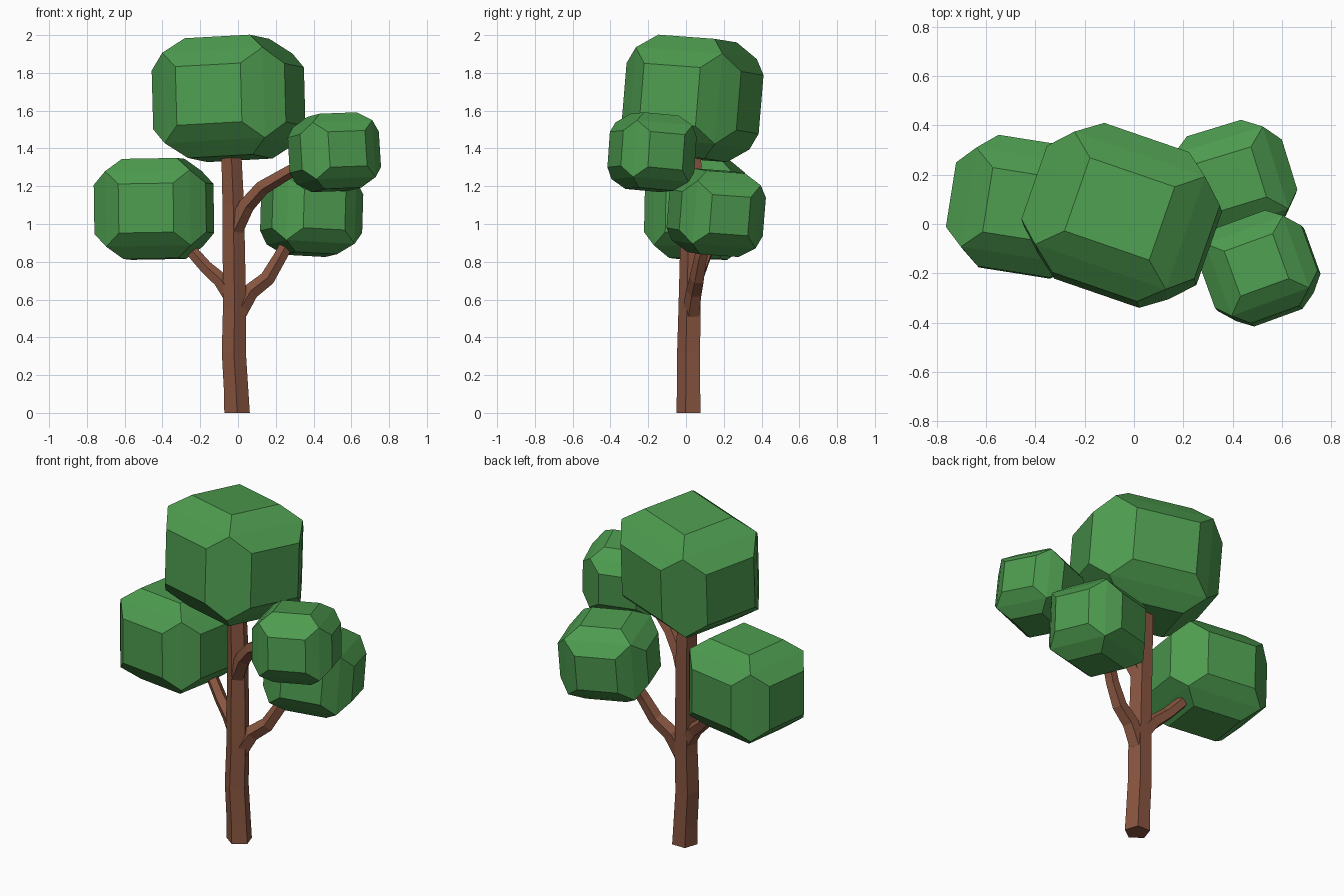
import bpy, bmesh, math
from mathutils import Vector, Matrix, Euler

if "Cube" in bpy.data.objects:
    bpy.data.objects.remove(bpy.data.objects["Cube"])


def material(name, rgb):
    m = bpy.data.materials.new(name)
    m.diffuse_color = (*rgb, 1)
    m.use_nodes = True
    m.node_tree.nodes["Principled BSDF"].inputs["Base Color"].default_value = m.diffuse_color
    return m


leaf = material("leaf green", (0.075, 0.33, 0.078))
bark = material("bark brown", (0.25, 0.092, 0.052))


def finish(name, bm, mat):
    bmesh.ops.recalc_face_normals(bm, faces=bm.faces)
    me = bpy.data.meshes.new(name)
    bm.to_mesh(me)
    bm.free()
    me.materials.append(mat)
    ob = bpy.data.objects.new(name, me)
    bpy.context.collection.objects.link(ob)


def crown(name, centre, half, rot, flat=0.49, corner=0.755):
    """Chamfered cube: cube faces inset and pushed outwards."""
    bm = bmesh.new()
    bmesh.ops.create_cube(bm, size=2 * corner)
    bmesh.ops.inset_individual(bm, faces=bm.faces[:], thickness=corner - flat,
                               depth=1 - corner, use_even_offset=True)
    turn = Euler([math.radians(a) for a in rot]).to_matrix().to_4x4()
    bm.transform(Matrix.Translation(centre) @ turn @ Matrix.Diagonal((*half, 1)))
    finish(name, bm, leaf)


def limb(name, path, flat_base=False):
    """Five-sided tapering tube along (x, y, z, radius) points."""
    bm = bmesh.new()
    pts = [Vector(p[:3]) for p in path]
    rings = []
    for i, p in enumerate(pts):
        d = (pts[min(i + 1, len(pts) - 1)] - pts[max(i - 1, 0)]).normalized()
        if flat_base:
            d = Vector((0, 0, 1))
        q = Vector((0, 0, 1)).rotation_difference(d)
        ring = []
        for k in range(5):
            a = -math.pi / 2 + k * math.tau / 5
            off = q @ Vector((math.cos(a), math.sin(a), 0)) * path[i][3]
            ring.append(bm.verts.new(p + off))
        rings.append(ring)
    for a, b in zip(rings, rings[1:]):
        for k in range(5):
            bm.faces.new((a[k], a[(k + 1) % 5], b[(k + 1) % 5], b[k]))
    bm.faces.new(rings[0])
    bm.faces.new(rings[-1])
    finish(name, bm, bark)


# Trunk and branches
limb("trunk", [(-0.005, 0.02, 0, 0.071), (-0.01, 0.02, 0.12, 0.068),
               (-0.022, 0.02, 0.32, 0.067), (-0.018, 0.025, 0.55, 0.065),
               (-0.022, 0.03, 0.85, 0.062), (-0.025, 0.035, 1.1, 0.06),
               (-0.037, 0.035, 1.42, 0.055)], flat_base=True)
limb("left_branch", [(-0.02, 0.03, 0.6, 0.05), (-0.09, 0.05, 0.7, 0.042),
                     (-0.17, 0.08, 0.77, 0.036), (-0.24, 0.11, 0.85, 0.034),
                     (-0.28, 0.12, 0.9, 0.032)])
limb("right_branch", [(0.0, 0.03, 0.53, 0.05), (0.065, 0.045, 0.64, 0.046),
                      (0.155, 0.06, 0.71, 0.042), (0.22, 0.08, 0.82, 0.037),
                      (0.29, 0.12, 0.95, 0.034)])
limb("upper_branch", [(-0.02, 0.02, 0.97, 0.05), (0.045, -0.01, 1.1, 0.045),
                      (0.13, -0.05, 1.195, 0.042), (0.25, -0.1, 1.265, 0.037),
                      (0.4, -0.15, 1.35, 0.033)])

# Leaf crowns: centre, half sizes, rotation in degrees
crown("top_crown", (-0.05, 0.035, 1.665), (0.372, 0.322, 0.318), (-4, -3, -19))
crown("left_crown", (-0.445, 0.07, 1.08), (0.30, 0.27, 0.265), (-1, -1, -9))
crown("right_crown", (0.39, 0.16, 1.06), (0.25, 0.232, 0.222), (-4, 3, 17), 0.46)
crown("front_crown", (0.51, -0.18, 1.38), (0.222, 0.207, 0.2), (-5, -2, 20), 0.47)
